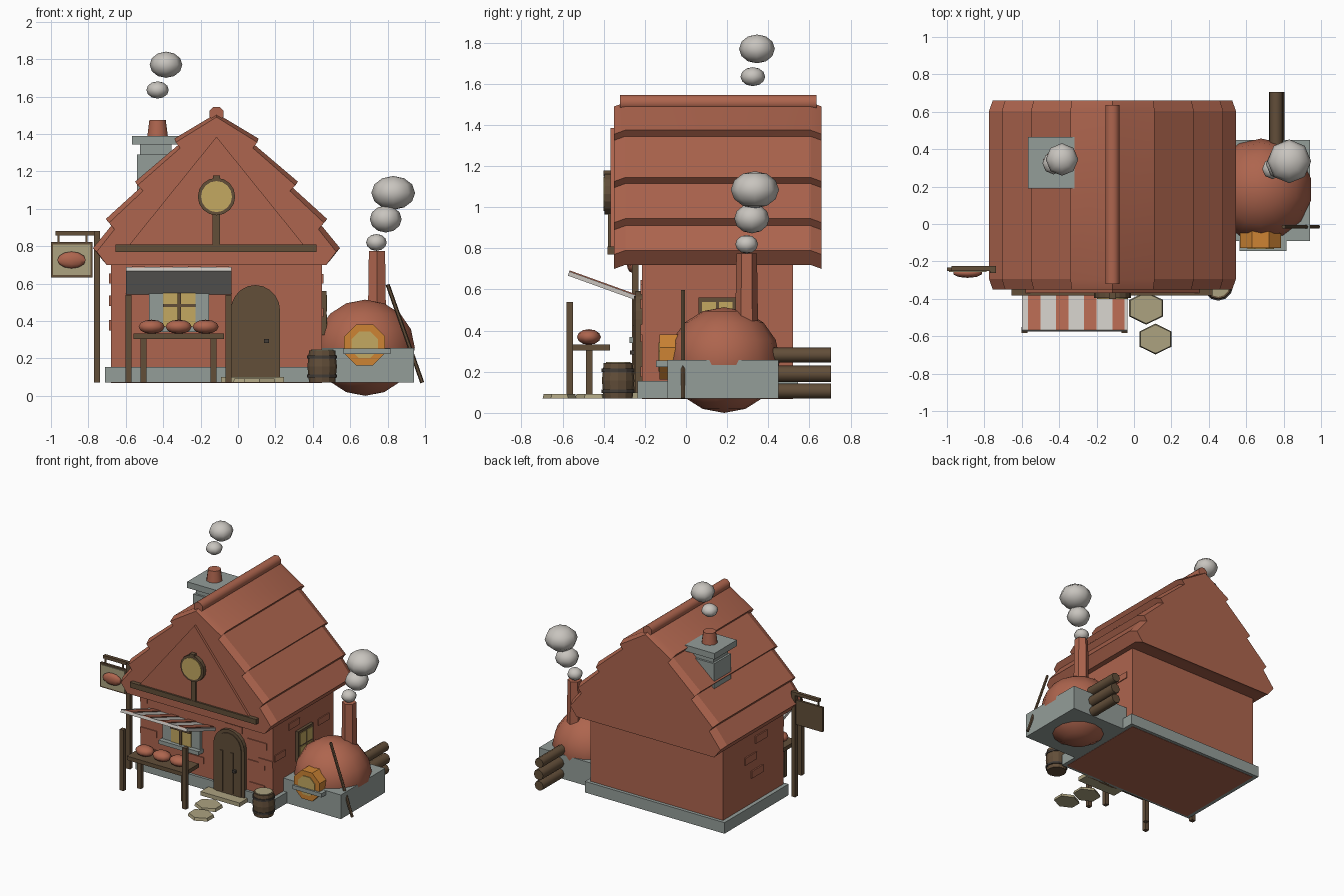
import bpy, bmesh, math
from mathutils import Vector, Matrix

if "Cube" in bpy.data.objects:
    bpy.data.objects.remove(bpy.data.objects["Cube"])


def material(name, r, g, b):
    lin = lambda c: ((c / 255 + 0.055) / 1.055) ** 2.4
    m = bpy.data.materials.new(name)
    m.diffuse_color = (lin(r), lin(g), lin(b), 1)
    m.use_nodes = True
    m.node_tree.nodes["Principled BSDF"].inputs["Base Color"].default_value = m.diffuse_color
    return m


CLAY = material("terracotta", 174, 101, 78)
STONE = material("grey_stone", 148, 157, 153)
WOOD = material("dark_wood", 98, 78, 57)
GLASS = material("warm_glass", 196, 169, 97)
TAN = material("pale_tan", 172, 162, 128)
ORANGE = material("orange_brick", 205, 132, 52)
SMOKE = material("smoke_grey", 200, 196, 190)
IRON = material("dark_iron", 66, 60, 55)


def add(name, bm, mat, smooth=False):
    bmesh.ops.recalc_face_normals(bm, faces=bm.faces)
    me = bpy.data.meshes.new(name)
    bm.to_mesh(me)
    bm.free()
    me.materials.append(mat)
    ob = bpy.data.objects.new(name, me)
    bpy.context.collection.objects.link(ob)
    if smooth:
        bpy.ops.object.select_all(action='DESELECT')
        ob.select_set(True)
        bpy.context.view_layer.objects.active = ob
        bpy.ops.object.shade_smooth_by_angle(angle=math.radians(smooth))
    return ob


def box(name, mat, x0, x1, y0, y1, z0, z1):
    bm = bmesh.new()
    bmesh.ops.create_cube(bm, size=1)
    for v in bm.verts:
        v.co = Vector(((x0 + x1) / 2 + v.co.x * (x1 - x0),
                       (y0 + y1) / 2 + v.co.y * (y1 - y0),
                       (z0 + z1) / 2 + v.co.z * (z1 - z0)))
    return add(name, bm, mat)


def rod(name, mat, a, b, r1, r2=None, n=12, turn=0, smooth=False):
    # tapered cylinder between two points
    a, b = Vector(a), Vector(b)
    bm = bmesh.new()
    m = (Matrix.Translation((a + b) / 2) @ (b - a).to_track_quat('Z', 'Y').to_matrix().to_4x4()
         @ Matrix.Rotation(turn, 4, 'Z'))
    bmesh.ops.create_cone(bm, cap_ends=True, segments=n, radius1=r1,
                          radius2=r1 if r2 is None else r2, depth=(b - a).length, matrix=m)
    return add(name, bm, mat, smooth)


def ball(name, mat, c, r, n=8, rings=6):
    bm = bmesh.new()
    bmesh.ops.create_uvsphere(bm, u_segments=n, v_segments=rings, radius=1,
                              matrix=Matrix.Translation(c) @ Matrix.Diagonal((*r, 1)))
    return add(name, bm, mat, 60)


def loft(name, mat, sections, smooth=False):
    # joins equal loops of points and caps both ends
    bm = bmesh.new()
    loops = [[bm.verts.new(p) for p in s] for s in sections]
    for l0, l1 in zip(loops, loops[1:]):
        for i in range(len(l0)):
            j = (i + 1) % len(l0)
            bm.faces.new((l0[i], l0[j], l1[j], l1[i]))
    bm.faces.new(loops[0])
    bm.faces.new(loops[-1])
    return add(name, bm, mat, smooth)


def prism(name, mat, pts, y0, y1):
    return loft(name, mat, [[(x, y, z) for x, z in pts] for y in (y0, y1)])


# House body and foundation
G = 0.07
box("walls", CLAY, -0.68, 0.45, -0.215, 0.52, G - 0.002, 0.76)
box("foundation", STONE, -0.71, 0.48, -0.235, 0.545, G, 0.155)

# Stepped roof, slightly drawn in at both ends
CX = -0.115
half = [(0.225, 1.375), (0.20, 1.345), (0.435, 1.145), (0.405, 1.115),
        (0.592, 0.945), (0.562, 0.91), (0.66, 0.79), (0.605, 0.72)]
prof = [(0, 1.51)] + half + [(-x, z) for x, z in reversed(half)]


def roof_section(y, s, dz):
    return [(CX + x * s, y, z - dz) for x, z in prof]


loft("roof", CLAY, [roof_section(-0.35, 0.97, 0.02), roof_section(-0.295, 1, 0),
                    roof_section(0.605, 1, 0), roof_section(0.66, 0.97, 0.02)], 20)
rod("ridge_cap", CLAY, (CX, -0.32, 1.508), (CX, 0.635, 1.508), 0.04, n=8, turn=math.pi / 8, smooth=50)

# Gable panel, timber and round window
prism("gable_panel", CLAY, [(CX - 0.48, 0.79), (CX + 0.48, 0.79), (CX, 1.385)], -0.368, -0.34)
box("gable_beam", WOOD, -0.655, 0.42, -0.382, -0.34, 0.77, 0.81)
box("gable_post", WOOD, CX - 0.02, CX + 0.02, -0.38, -0.36, 0.81, 1.0)
rod("round_window_frame", WOOD, (CX, -0.36, 1.065), (CX, -0.396, 1.065), 0.1, n=16)
rod("round_window_glass", GLASS, (CX, -0.38, 1.065), (CX, -0.402, 1.065), 0.083, n=16)
box("round_window_key", WOOD, CX - 0.018, CX + 0.018, -0.4, -0.36, 1.15, 1.178)

# Stone chimney
box("chimney_shaft", STONE, -0.54, -0.34, 0.225, 0.43, 0.95, 1.29)
box("chimney_neck", STONE, -0.525, -0.355, 0.24, 0.415, 1.28, 1.35)
box("chimney_cap", STONE, -0.567, -0.317, 0.19, 0.465, 1.343, 1.39)
rod("chimney_pot", CLAY, (-0.43, 0.327, 1.385), (-0.43, 0.327, 1.475), 0.058, 0.046, n=10, smooth=50)

# Smoke puffs
for c, r, rz in [((-0.43, 0.325, 1.635), 0.06, 0.046), ((-0.385, 0.345, 1.77), 0.087, 0.07),
                 ((0.74, 0.295, 0.82), 0.055, 0.045), ((0.79, 0.32, 0.945), 0.085, 0.072),
                 ((0.83, 0.335, 1.085), 0.117, 0.09)]:
    ball("smoke_puff", SMOKE, c, (r, r, rz))

# Arched door with planks, handle, step
def arch(cx, hw, z0, zs, rise):
    arc = [math.pi * i / 10 for i in range(11)]
    return [(cx - hw, z0), (cx + hw, z0)] + [(cx + hw * math.cos(a), zs + rise * math.sin(a)) for a in arc]


DX = 0.093
prism("door_frame", WOOD, arch(DX, 0.132, G, 0.455, 0.137), -0.245, -0.2)
prism("door", WOOD, arch(DX, 0.108, G, 0.455, 0.113), -0.252, -0.2)
for x in (DX - 0.055, DX + 0.033):
    box("door_strip", WOOD, x - 0.01, x + 0.01, -0.258, -0.25, 0.11, 0.425)
box("door_handle", IRON, DX + 0.045, DX + 0.072, -0.272, -0.25, 0.283, 0.303)
box("door_step", TAN, -0.09, 0.245, -0.33, -0.21, G, 0.1)

# Flagstones
for x, y, r in [(0.065, -0.45, 0.105), (0.115, -0.615, 0.098)]:
    ob = rod("flagstone", TAN, (0, 0, G), (0, 0, 0.092), r, r * 0.93, n=6)
    ob.matrix_world = Matrix.Translation((x, y, 0)) @ Matrix.Diagonal((1, 0.84, 1, 1))

# Front window
box("front_window_surround", STONE, -0.475, -0.155, -0.24, -0.2, 0.35, 0.56)
box("front_window_glass", GLASS, -0.4, -0.228, -0.247, -0.2, 0.37, 0.55)
box("front_window_bar", WOOD, -0.324, -0.304, -0.256, -0.24, 0.37, 0.55)
box("front_window_bar", WOOD, -0.4, -0.228, -0.255, -0.24, 0.475, 0.49)
box("front_window_sill", STONE, -0.485, -0.145, -0.275, -0.2, 0.34, 0.37)

# Side window
box("side_window_frame", WOOD, 0.44, 0.472, 0.06, 0.245, 0.325, 0.56)
for y in (0.078, 0.16):
    for z in (0.345, 0.45):
        box("side_window_pane", GLASS, 0.46, 0.477, y, y + 0.067, z, z + 0.09)

# Raised bricks on front and side walls
for x, z, w in [(-0.675, 0.21, 0.14), (-0.68, 0.355, 0.14), (-0.27, 0.26, 0.13), (0.05, 0.58, 0.14),
                (0.235, 0.51, 0.165), (0.33, 0.385, 0.12), (0.24, 0.35, 0.14), (0.25, 0.18, 0.13),
                (-0.68, 0.6, 0.06)]:
    box("front_brick", CLAY, x, x + w, -0.222, -0.2, z - 0.005, z + 0.045)
for y, z in [(-0.03, 0.6), (-0.2, 0.42), (0.33, 0.5)]:
    box("right_brick", CLAY, 0.44, 0.457, y, y + 0.13, z, z + 0.05)
for y, z in [(-0.01, 0.6), (0.12, 0.48), (0.04, 0.35)]:
    box("left_brick", CLAY, -0.69, -0.67, y, y + 0.14, z, z + 0.055)

# Awning rising outward, with stripes on top
inner, outer = Vector((0, -0.225, 0.55)), Vector((0, -0.572, 0.675))
up = Vector((0, 0.339, 0.941))


def slab(name, mat, x0, x1, lift, thick):
    sec = [inner + up * lift, outer + up * lift,
           outer + up * (lift + thick), inner + up * (lift + thick)]
    loft(name, mat, [[p + Vector((x, 0, 0)) for p in sec] for x in (x0, x1)])


slab("awning", SMOKE, -0.6, -0.035, -0.008, 0.022)
for i in range(4):
    x = -0.567 + i * 0.1505
    slab("awning_stripe", CLAY, x, x + 0.066, 0.013, 0.006)
for x in (-0.585, -0.052):
    box("awning_post", WOOD, x - 0.016, x + 0.016, -0.582, -0.55, G, 0.54)

# Stall table with loaves
box("table_top", WOOD, -0.56, -0.075, -0.555, -0.37, 0.303, 0.333)
for x in (-0.505, -0.13):
    box("table_leg", WOOD, x - 0.016, x + 0.016, -0.486, -0.454, G, 0.31)
for x in (-0.462, -0.317, -0.173):
    ball("loaf", CLAY, (x, -0.472, 0.369), (0.073, 0.058, 0.038), 10, 6)

# Hanging sign
box("sign_post", WOOD, -0.77, -0.738, -0.262, -0.23, G, 0.88)
box("sign_arm", WOOD, -0.975, -0.738, -0.25, -0.224, 0.858, 0.882)
box("sign_border", WOOD, -1.0, -0.777, -0.25, -0.232, 0.633, 0.822)
box("sign_panel", TAN, -0.988, -0.789, -0.256, -0.24, 0.645, 0.81)
ball("sign_loaf", CLAY, (-0.89, -0.262, 0.726), (0.08, 0.026, 0.045), 10, 6)
for x in (-0.96, -0.81):
    box("sign_hanger", WOOD, x - 0.005, x + 0.005, -0.246, -0.236, 0.82, 0.86)

# Outdoor oven
box("oven_base", STONE, 0.43, 0.94, -0.09, 0.45, G, 0.256)
ball("oven_dome", CLAY, (0.68, 0.185, 0.257), (0.272, 0.272, 0.257), 14, 8)
rod("oven_flue", CLAY, (0.743, 0.295, 0.4), (0.743, 0.295, 0.775), 0.056, 0.05, n=6)
rod("oven_mouth_ring", ORANGE, (0.677, -0.02, 0.272), (0.677, -0.128, 0.272), 0.118, n=8, turn=math.pi / 8)
rod("oven_mouth_glow", GLASS, (0.677, -0.1, 0.272), (0.677, -0.134, 0.272), 0.077, n=8, turn=math.pi / 8)
box("oven_ledge", STONE, 0.565, 0.815, -0.145, -0.08, 0.224, 0.254)

# Firewood, baking peel, barrel
for x, z, r in [(0.76, 0.282, 0.036), (0.765, 0.19, 0.04), (0.76, 0.107, 0.037)]:
    rod("log", WOOD, (x, 0.42, z), (x, 0.705, z), r, n=8, smooth=50)
rod("peel_handle", WOOD, (0.8, -0.015, 0.595), (0.985, -0.015, 0.07), 0.011, n=6)
rod("barrel_lower", WOOD, (0.45, -0.33, G), (0.45, -0.33, 0.157), 0.07, 0.079, n=12)
rod("barrel_upper", WOOD, (0.45, -0.33, 0.157), (0.45, -0.33, 0.243), 0.079, 0.07, n=12)
for z in (0.105, 0.208):
    rod("barrel_hoop", IRON, (0.45, -0.33, z - 0.008), (0.45, -0.33, z + 0.008), 0.08, n=12)
rod("barrel_lid", TAN, (0.45, -0.33, 0.24), (0.45, -0.33, 0.247), 0.06, n=12)
